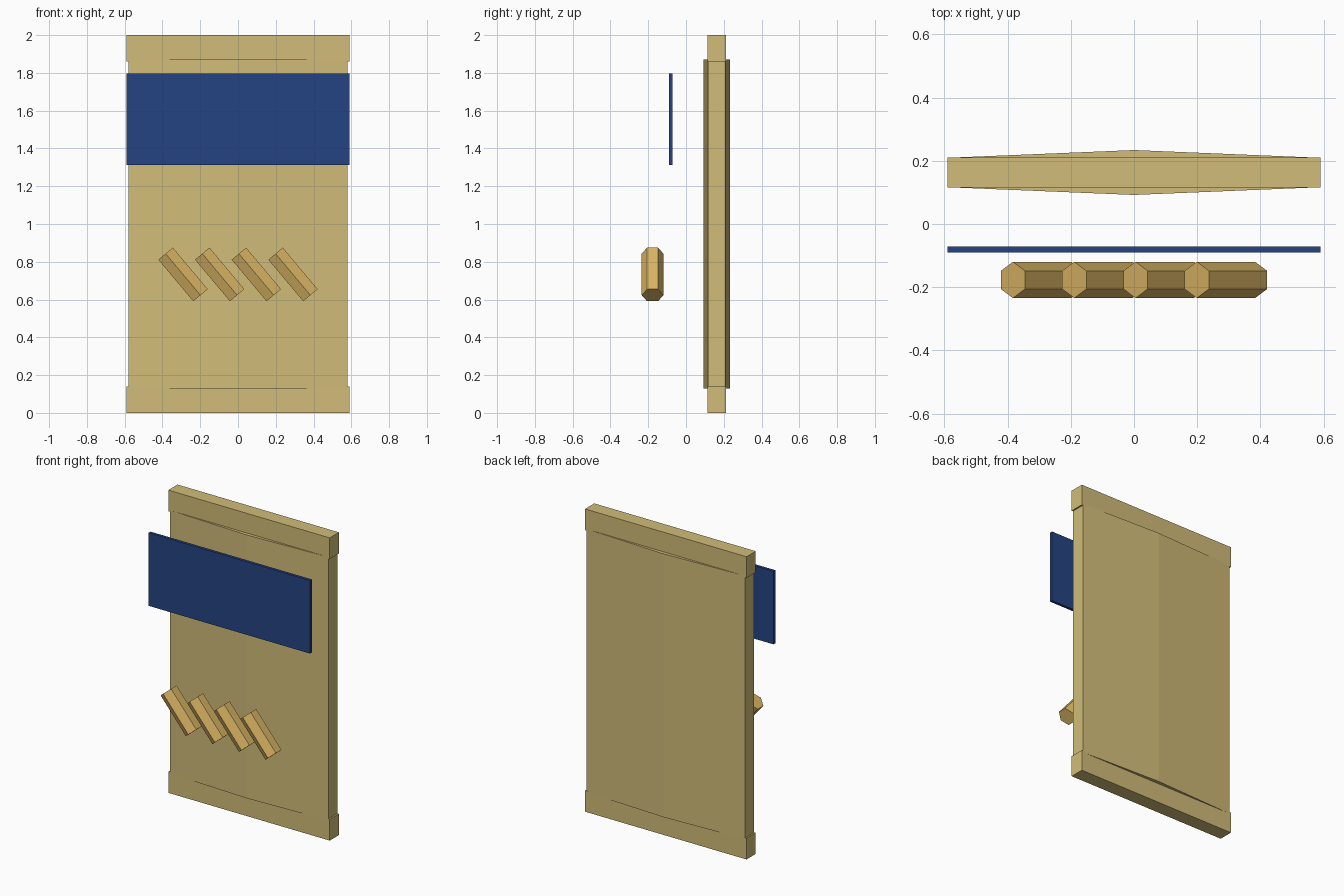
import bpy, bmesh, math
from mathutils import Matrix, Vector

if "Cube" in bpy.data.objects:
    bpy.data.objects.remove(bpy.data.objects["Cube"])


def material(name, rgb):
    m = bpy.data.materials.new(name)
    lin = [(c / 255 / 12.92) if c < 11 else ((c / 255 + 0.055) / 1.055) ** 2.4 for c in rgb]
    m.diffuse_color = (*lin, 1)
    m.use_nodes = True
    m.node_tree.nodes["Principled BSDF"].inputs["Base Color"].default_value = m.diffuse_color
    return m


SAND = material("sand", (209, 188, 120))
BLUE = material("navy_blue", (37, 67, 131))
GOLD = material("golden_wood", (218, 181, 100))


def prism(name, profile, depth, mat, matrix):
    """Extrude a flat profile along local z, centred, then place it."""
    bm = bmesh.new()
    face = bm.faces.new([bm.verts.new((x, y, -depth / 2)) for x, y in profile])
    new = bmesh.ops.extrude_face_region(bm, geom=[face])["geom"]
    bmesh.ops.translate(bm, vec=Vector((0, 0, depth)),
                        verts=[v for v in new if isinstance(v, bmesh.types.BMVert)])
    bmesh.ops.recalc_face_normals(bm, faces=bm.faces)
    mesh = bpy.data.meshes.new(name)
    bm.to_mesh(mesh)
    bm.free()
    mesh.materials.append(mat)
    ob = bpy.data.objects.new(name, mesh)
    ob.matrix_world = matrix
    bpy.context.collection.objects.link(ob)
    return ob


def box(name, size, centre, mat):
    x, y = size[0] / 2, size[1] / 2
    return prism(name, [(-x, -y), (x, -y), (x, y), (-x, y)], size[2], mat,
                 Matrix.Translation(centre))


SLAB_Y = 0.163

# Main slab, slightly ridged down the middle of both faces
prism("slab", [(-0.58, -0.047), (0, -0.071), (0.58, -0.047),
               (0.58, 0.047), (0, 0.071), (-0.58, 0.047)],
      1.74, SAND, Matrix.Translation((0, SLAB_Y, 1.0)))

# End rails
for name, z in (("bottom_rail", 0.07), ("top_rail", 1.93)):
    box(name, (1.18, 0.096, 0.14), (0, SLAB_Y, z), SAND)

# Floating panel
box("blue_panel", (1.18, 0.019, 0.483), (0, -0.08, 1.555), BLUE)

# Row of slanted hexagonal pegs, ridge towards the front
hexagon = [(0.0575 * math.sin(i * math.pi / 3), 0.0575 * math.cos(i * math.pi / 3))
           for i in range(6)]
for i in range(4):
    place = Matrix.Translation((-0.291 + 0.194 * i, -0.177, 0.733))
    prism(f"peg_{i + 1}", hexagon, 0.287, GOLD,
          place @ Matrix.Rotation(math.radians(-40), 4, 'Y'))
